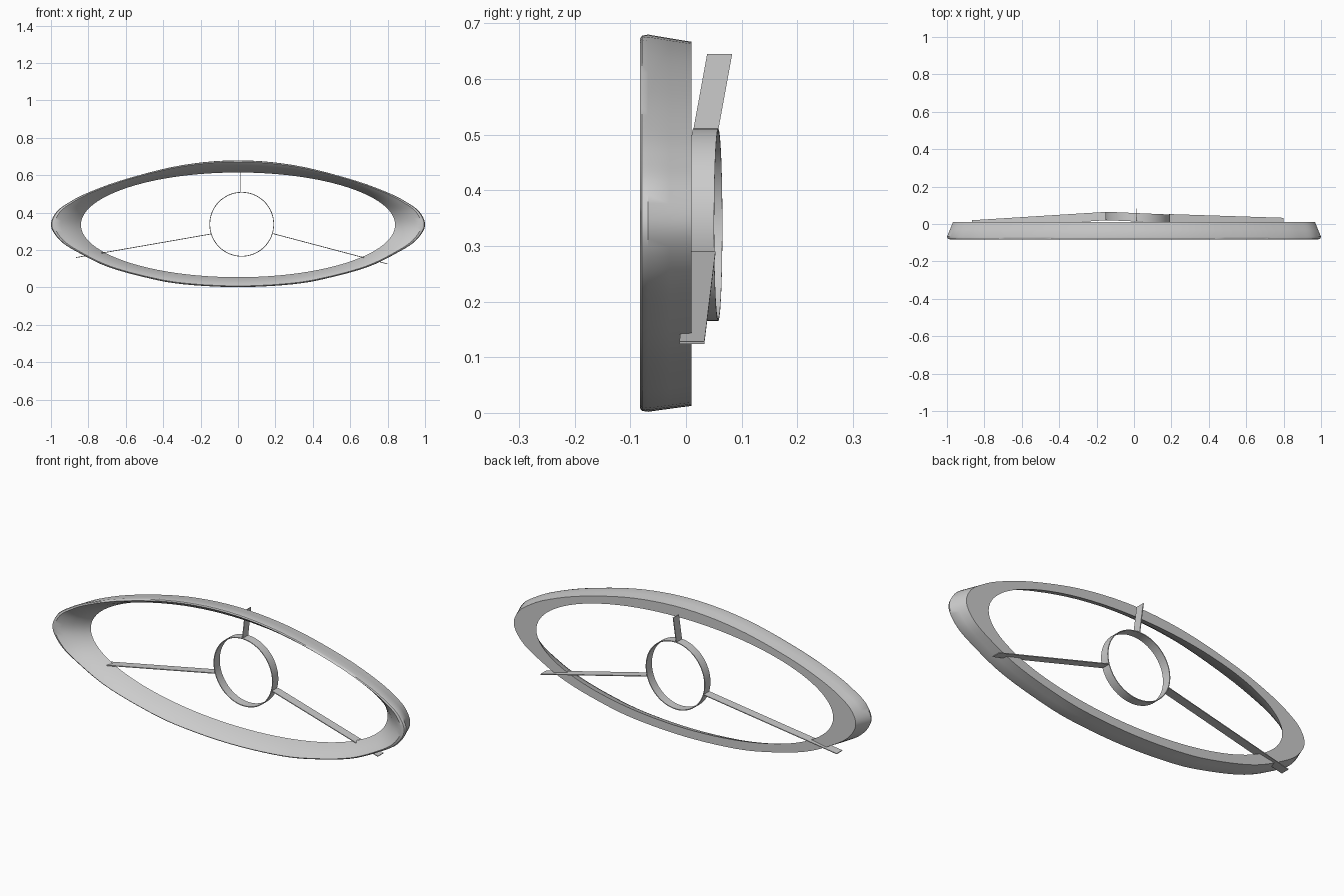
import bpy, bmesh
from math import cos, sin, atan2, pi
from mathutils import Vector

if "Cube" in bpy.data.objects:
    bpy.data.objects.remove(bpy.data.objects["Cube"])


def finish(name, bm, smooth=None):
    bmesh.ops.recalc_face_normals(bm, faces=bm.faces)
    mesh = bpy.data.meshes.new(name)
    bm.to_mesh(mesh)
    bm.free()
    ob = bpy.data.objects.new(name, mesh)
    bpy.context.collection.objects.link(ob)
    if smooth:
        bpy.ops.object.select_all(action='DESELECT')
        ob.select_set(True)
        bpy.context.view_layer.objects.active = ob
        bpy.ops.object.shade_smooth_by_angle(angle=smooth)
    return ob


def loft(name, loops, smooth):
    """Join closed loops of points into a closed torus-like skin."""
    bm = bmesh.new()
    rings = [[bm.verts.new(p) for p in loop] for loop in loops]
    n = len(rings[0])
    for a, b in zip(rings, rings[1:] + rings[:1]):
        for i in range(n):
            j = (i + 1) % n
            bm.faces.new((a[i], a[j], b[j], b[i]))
    return finish(name, bm, smooth)


def smooth_loop(pts, steps=5):
    """Closed Catmull-Rom curve through the points."""
    pts = [Vector(p) for p in pts]
    n, out = len(pts), []
    for i in range(n):
        p0, p1, p2, p3 = (pts[(i + k) % n] for k in (-1, 0, 1, 2))
        for s in range(steps):
            t = s / steps
            out.append(0.5 * (2 * p1 + (p2 - p0) * t + (2 * p0 - 5 * p1 + 4 * p2 - p3) * t**2
                              + (3 * p1 - p0 - 3 * p2 + p3) * t**3))
    return out


# Oval surround: right half of the outline, mirrored
half = [(0, .002), (.3, .018), (.5, .055), (.7, .112), (.85, .185), (.95, .25), (1, .33),
        (.97, .405), (.9, .457), (.8, .508), (.6, .58), (.3, .654), (0, .68)]
outer = smooth_loop(half + [(-x, z) for x, z in half[-2:0:-1]])
inner = []
for x, z in outer:
    t = atan2((z - .34) / .34, x)
    inner.append(Vector((.84 * cos(t), .335 + .28 * sin(t))))

# Cross-section: (blend from outer to inner outline, y)
section = [(.2, .01), (.1, -.03), (0, -.068), (.03, -.079), (.12, -.083),
           (.32, -.07), (.6, -.045), (.85, -.013), (1, .01)]
loops = []
for s, y in section:
    loop = [o.lerp(i, s) for o, i in zip(outer, inner)]
    loops.append([(p.x, y, p.y) for p in loop])
loft("oval_surround", loops, 0.7)

# Hub ring, turned slightly about the vertical
CX, CZ, N = .02, .338, 64


def hub_loop(r, y):
    return [(CX + r * cos(2 * pi * k / N), y - .043 * r * cos(2 * pi * k / N),
             CZ + r * sin(2 * pi * k / N)) for k in range(N)]


loft("hub_ring", [hub_loop(.173, .013), hub_loop(.173, .058),
                  hub_loop(.169, .058), hub_loop(.169, .013)], 0.6)


# Flat strip spokes from the hub to the surround
def spoke(name, a, b, ya, yb, depth=.045, thick=.004):
    a, b = Vector(a), Vector(b)
    d = (b - a).normalized()
    side = Vector((-d.y, d.x)) * thick / 2
    bm = bmesh.new()
    ends = []
    for p, y in ((a, ya), (b, yb)):
        ends.append([bm.verts.new((q.x, yy, q.y)) for q, yy in
                     ((p - side, y), (p + side, y), (p + side, y + depth), (p - side, y + depth))])
    for i in range(4):
        j = (i + 1) % 4
        bm.faces.new((ends[0][i], ends[0][j], ends[1][j], ends[1][i]))
    bm.faces.new(ends[0])
    bm.faces.new(ends[1])
    finish(name, bm)


spoke("spoke_top", (.015, .508), (.015, .645), .013, .038)
spoke("spoke_left", (-.145, .286), (-.867, .16), .020, -.025)
spoke("spoke_right", (.187, .288), (.80, .126), .008, -.012)
